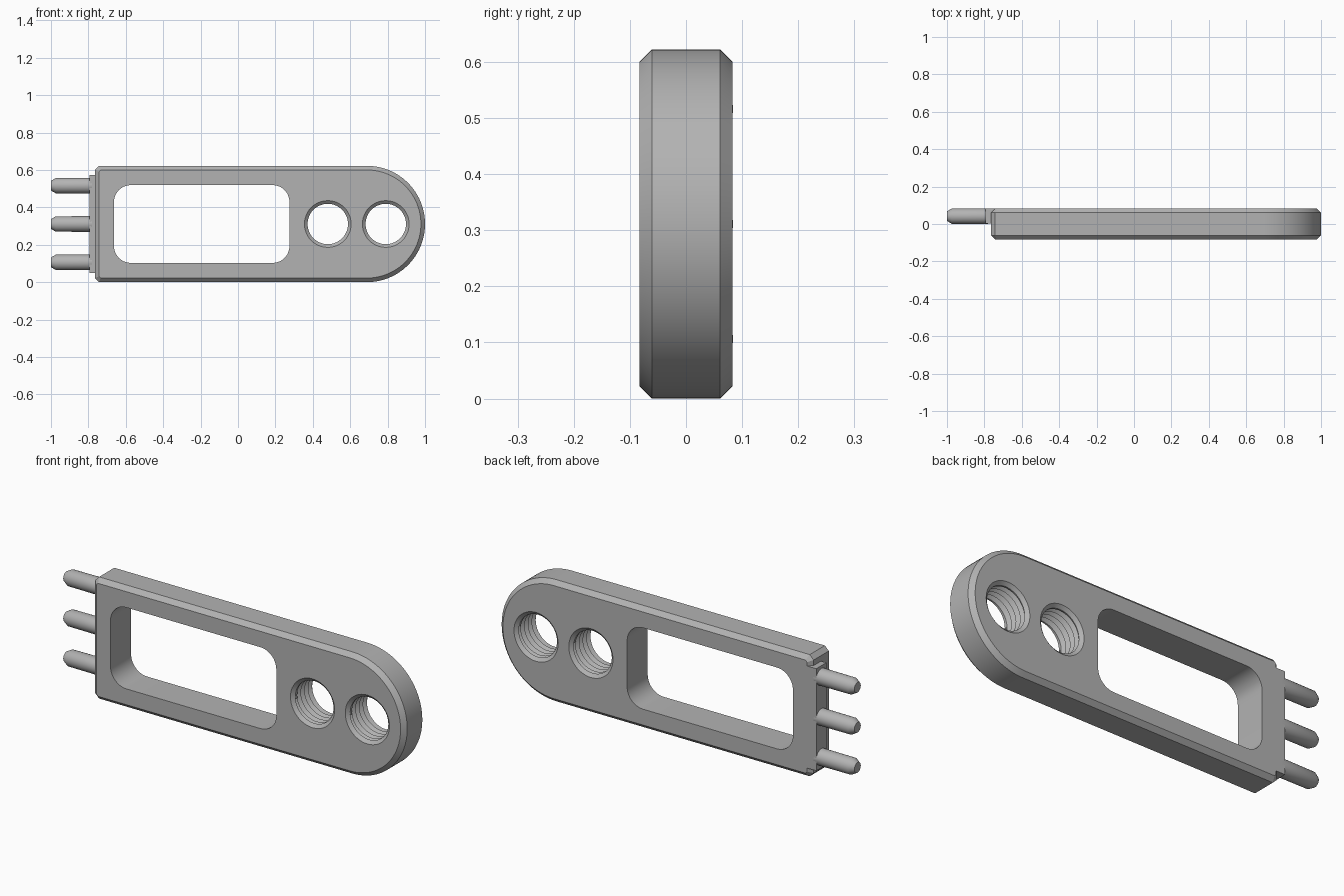
import bpy, bmesh
from math import sin, cos, pi, radians

cube = bpy.data.objects.get("Cube")
if cube:
    bpy.data.objects.remove(cube)

R = 0.311          # half height of the plate and radius of its round end
H = 0.083          # half thickness
C = 0.022          # edge chamfer
LEFT = -0.765      # square end of the plate
SEG = 48           # sides of the threaded holes
HOLE_R, CREST, PITCH = 0.125, 0.108, 0.03

grey = bpy.data.materials.new("satin grey")
grey.use_nodes = True
colour = (0.45, 0.45, 0.45, 1)
grey.diffuse_color = colour
grey.node_tree.nodes["Principled BSDF"].inputs["Base Color"].default_value = colour


def finish(bm, name):
    bmesh.ops.remove_doubles(bm, verts=bm.verts, dist=0.00002)
    bmesh.ops.recalc_face_normals(bm, faces=bm.faces)
    mesh = bpy.data.meshes.new(name)
    bm.to_mesh(mesh)
    bm.free()
    mesh.materials.append(grey)
    obj = bpy.data.objects.new(name, mesh)
    bpy.context.collection.objects.link(obj)
    bpy.ops.object.select_all(action='DESELECT')
    obj.select_set(True)
    bpy.context.view_layer.objects.active = obj
    bpy.ops.object.shade_smooth_by_angle(angle=radians(30))
    return obj


def arc(cx, cz, r, start, end, steps):
    angles = [radians(start + (end - start) * i / steps) for i in range(steps + 1)]
    return [(cx + r * cos(a), cz + r * sin(a)) for a in angles]


def ring(bm, points, y):
    return [bm.verts.new((x, y, z)) for x, z in points]


def skin(bm, a, b):
    n = len(a)
    for i in range(n):
        j = (i + 1) % n
        bm.faces.new((a[i], a[j], b[j], b[i]))


def loop_edges(bm, loop):
    out = []
    for i, v in enumerate(loop):
        w = loop[(i + 1) % len(loop)]
        out.append(bm.edges.get((v, w)) or bm.edges.new((v, w)))
    return out


def outline(inset):
    r, x = R - inset, LEFT + inset
    cut = C - 0.586 * inset
    return arc(1 - R, R, r, -90, 90, 48) + [
        (x + cut, R + r), (x, R + r - cut), (x, R - r + cut), (x + cut, R - r)]


def rounded_window(x0, x1, z0, z1, r):
    pts = []
    for cx, cz, a in ((x1 - r, z1 - r, 0), (x0 + r, z1 - r, 90),
                      (x0 + r, z0 + r, 180), (x1 - r, z0 + r, 270)):
        pts += arc(cx, cz, r, a, a + 90, 10)
    return pts


def circle(cx, r):
    return arc(cx, R, r, 0, 360, SEG)[:-1]


def thread(bm, cx):
    # Helical V thread between two countersunk rims
    end = H - 0.015
    rows = []
    for k in range(int((2 * end + PITCH) / (PITCH / 2)) + 2):
        row = []
        for j in range(SEG + 1):
            y = -end - PITCH + k * PITCH / 2 + PITCH * j / SEG
            inside = -end < y < end
            r = HOLE_R if inside and k % 2 else CREST
            y = max(-end, min(end, y))
            a = 2 * pi * j / SEG
            row.append(bm.verts.new((cx + r * cos(a), y, R + r * sin(a))))
        rows.append(row)
    for a, b in zip(rows, rows[1:]):
        for j in range(SEG):
            bm.faces.new((a[j], a[j + 1], b[j + 1], b[j]))
    for s in (-1, 1):
        skin(bm, ring(bm, circle(cx, CREST), s * end),
             ring(bm, circle(cx, HOLE_R), s * H))


# Plate: chamfered outline, window and two threaded holes
bm = bmesh.new()
window = rounded_window(-0.663, 0.275, 0.103, 0.519, 0.09)
holes = (0.48, 0.79)
levels = [ring(bm, outline(i), y) for i, y in
          ((C, -H), (0, C - H), (0, H - C), (C, H))]
for a, b in zip(levels, levels[1:]):
    skin(bm, a, b)
walls = [ring(bm, window, y) for y in (-H, H)]
skin(bm, *walls)
for outer, wall, y in ((levels[0], walls[0], -H), (levels[-1], walls[1], H)):
    edges = loop_edges(bm, outer) + loop_edges(bm, wall)
    for cx in holes:
        edges += loop_edges(bm, ring(bm, circle(cx, HOLE_R), y))
    bmesh.ops.triangle_fill(bm, edges=edges, use_beauty=True, normal=(0, y / H, 0))
for cx in holes:
    thread(bm, cx)
finish(bm, "plate")

# Tab on the rear half of the square end
bm = bmesh.new()
bmesh.ops.create_cube(bm, size=1)
for v in bm.verts:
    v.co.x = -0.795 if v.co.x < 0 else -0.735
    v.co.y = 0.002 if v.co.y < 0 else H
    v.co.z = 0.05 if v.co.z < 0 else 0.572
finish(bm, "rear_tab")

# Three pins with chamfered tips
for name, z in (("lower_pin", 0.106), ("middle_pin", R), ("upper_pin", 0.516)):
    bm = bmesh.new()
    rings = []
    for x, r in ((-1, 0.026), (-0.974, 0.041), (-0.78, 0.042)):
        rings.append([bm.verts.new((x, 0.042 + r * cos(2 * pi * i / 32),
                                    z + r * sin(2 * pi * i / 32))) for i in range(32)])
    for a, b in zip(rings, rings[1:]):
        skin(bm, a, b)
    bm.faces.new(rings[0])
    bm.faces.new(rings[-1])
    finish(bm, name)
